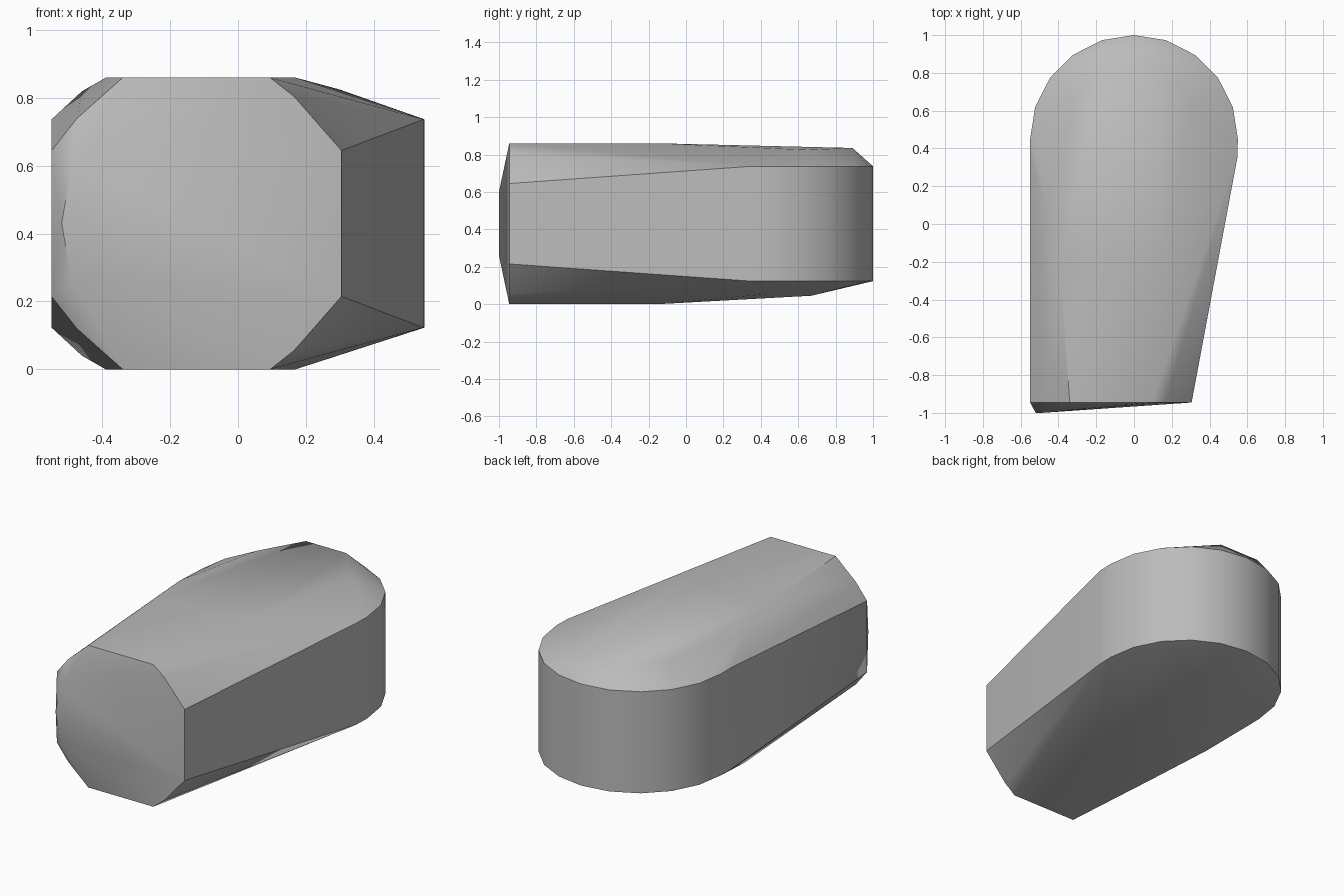
import bpy, bmesh, math

cube = bpy.data.objects.get("Cube")
if cube:
    bpy.data.objects.remove(cube, do_unlink=True)

MID = 0.43       # half height, the plane of symmetry
points = []


def pair(x, y, z):
    """Add a point and its twin below the middle plane."""
    points.extend([(x, y, z), (x, y, 2 * MID - z)])


# Front face outline, cut at the corners
for x, z in [(-0.55, 0.645), (-0.475, 0.74), (-0.34, 0.86),
             (0.095, 0.86), (0.165, 0.805), (0.305, 0.645)]:
    pair(x, -0.945, z)

# Slightly bulging front tip
pair(-0.49, -1.0, 0.6)
points.append((-0.52, -1.0, MID))

# Straight ends of the upright wall
pair(0.547, 0.35, 0.737)
pair(-0.55, 0.35, 0.737)

# Rounded back wall
STEPS = 10
for i in range(STEPS + 1):
    a = math.pi * i / STEPS
    pair(0.55 * math.cos(a), 0.45 + 0.55 * math.sin(a), 0.737)

# Broad crown, widening away from the front
for x, y, z in [(-0.39, -0.25, 0.86), (0.17, -0.15, 0.86), (-0.46, 0.1, 0.82)]:
    pair(x, y, z)

# Back of the crown is full above and shallower below
for x in (-0.17, 0.1):
    points.append((x, 0.89, 0.835))
    points.append((x, 0.67, 0.045))
for x in (-0.33, 0.3):
    points.append((x, 0.65, 0.825))
    points.append((x, 0.45, 0.055))

# Wrap the points in one convex skin
bm = bmesh.new()
for p in points:
    bm.verts.new(p)
bmesh.ops.remove_doubles(bm, verts=bm.verts, dist=0.002)
hull = bmesh.ops.convex_hull(bm, input=bm.verts)
loose = [v for v in bm.verts if not v.link_faces]
bmesh.ops.delete(bm, geom=loose, context='VERTS')
bmesh.ops.dissolve_limit(bm, angle_limit=math.radians(0.5),
                         verts=bm.verts, edges=bm.edges)
bmesh.ops.recalc_face_normals(bm, faces=bm.faces)

mesh = bpy.data.meshes.new("rounded_block")
bm.to_mesh(mesh)
bm.free()
block = bpy.data.objects.new("rounded_block", mesh)
bpy.context.collection.objects.link(block)

# Plain grey finish
grey = bpy.data.materials.new("plain_grey")
grey.use_nodes = True
colour = (0.5, 0.5, 0.5, 1.0)
grey.diffuse_color = colour
grey.node_tree.nodes["Principled BSDF"].inputs["Base Color"].default_value = colour
mesh.materials.append(grey)

# Smooth skin with crisp rims
bpy.ops.object.select_all(action='DESELECT')
block.select_set(True)
bpy.context.view_layer.objects.active = block
bpy.ops.object.shade_smooth_by_angle(angle=math.radians(30))
